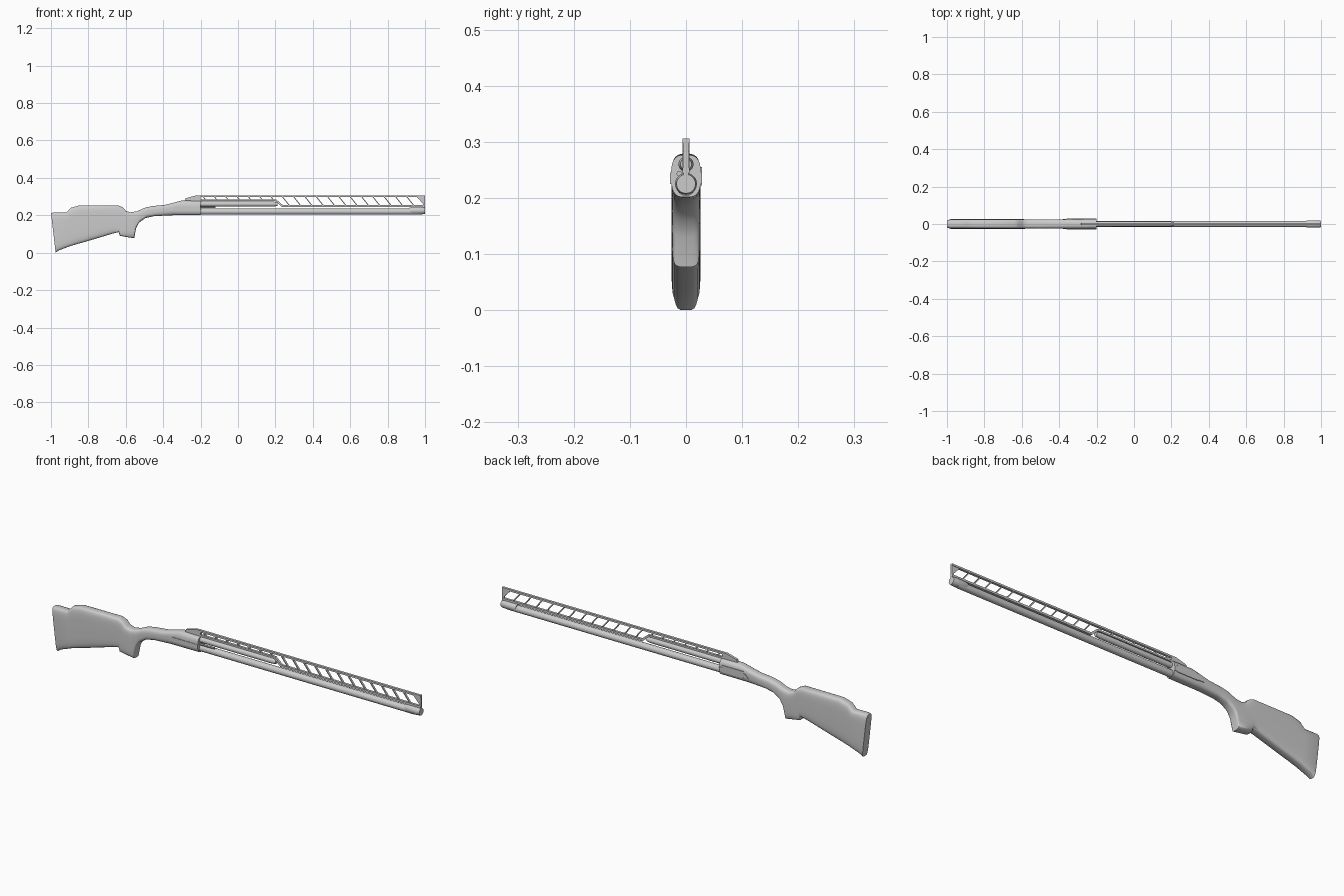
import bpy, bmesh, math
from mathutils import Vector

if "Cube" in bpy.data.objects:
    bpy.data.objects.remove(bpy.data.objects["Cube"])


def finish(name, bm, angle=40):
    bmesh.ops.recalc_face_normals(bm, faces=bm.faces)
    me = bpy.data.meshes.new(name)
    bm.to_mesh(me)
    bm.free()
    ob = bpy.data.objects.new(name, me)
    bpy.context.collection.objects.link(ob)
    bpy.ops.object.select_all(action='DESELECT')
    ob.select_set(True)
    bpy.context.view_layer.objects.active = ob
    bpy.ops.object.shade_smooth_by_angle(angle=math.radians(angle))
    return ob


def bridge(bm, rings):
    for a, b in zip(rings, rings[1:]):
        for i in range(len(a)):
            j = (i + 1) % len(a)
            bm.faces.new((a[i], a[j], b[j], b[i]))
    bm.faces.new(rings[0])
    bm.faces.new(rings[-1])


def prism(name, pts, hw, y=0):
    """Extrude an x-z outline across y."""
    bm = bmesh.new()
    bridge(bm, [[bm.verts.new((x, y + s * hw, z)) for x, z in pts] for s in (-1, 1)])
    return finish(name, bm, 30)


def turned(name, prof, z, n=20, y=0):
    """Lathe (x, radius) pairs around a lengthwise axis."""
    bm = bmesh.new()
    bridge(bm, [[bm.verts.new((x, y + r * math.cos(2 * math.pi * i / n),
                               z + r * math.sin(2 * math.pi * i / n)))
                 for i in range(n)] for x, r in prof])
    return finish(name, bm)


def loft(name, stations, n=24):
    """Skin rounded sections given as top x, top z, bottom x, bottom z, half width, power."""
    bm = bmesh.new()
    rings = []
    for tx, tz, bx, bz, hw, p in stations:
        top, bot = Vector((tx, 0, tz)), Vector((bx, 0, bz))
        ring = []
        for i in range(n):
            a = 2 * math.pi * (i + 0.5) / n
            c, s = math.cos(a), math.sin(a)
            # height rounding is limited so tall sections keep flat sides
            y = hw * math.copysign(abs(c) ** (2 / p), c)
            v = math.copysign(abs(s) ** (2 / p), s)
            co = bot.lerp(top, (v + 1) / 2)
            ring.append(bm.verts.new((co.x, y, co.z)))
        rings.append(ring)
    bridge(bm, rings)
    return finish(name, bm, 50)


# Stock, grip and receiver body in one sweep
loft("stock_body", [
    (-1.0, .213, -.975, .0, .022, 5), (-.985, .215, -.958, .012, .026, 5),
    (-.92, .214, -.90, .034, .026, 5), (-.895, .24, -.86, .046, .026, 5),
    (-.85, .253, -.81, .06, .026, 5), (-.64, .253, -.67, .102, .026, 5),
    (-.615, .242, -.638, .11, .026, 5), (-.60, .224, -.632, .09, .026, 5),
    (-.575, .216, -.555, .077, .025, 5), (-.54, .222, -.545, .13, .025, 4),
    (-.50, .24, -.53, .16, .025, 3.5), (-.46, .249, -.495, .185, .025, 3),
    (-.39, .256, -.45, .195, .025, 3), (-.30, .279, -.36, .2, .026, 3),
    (-.2, .277, -.2, .201, .0265, 3)])

# Raised panels on the receiver sides
for side, s in (("left", 1), ("right", -1)):
    prism("receiver_panel_" + side,
          [(-.36, .225), (-.2, .225), (-.2, .245), (-.34, .245)], .003, s * .0252)
prism("port_cover", [(-.33, .222), (-.215, .222), (-.215, .255), (-.33, .255)], .003, .0255)

# Lower tube with its end collar
turned("lower_tube", [(-.21, .0165), (.97, .0165)], .220)
turned("end_collar", [(.918, .016), (.93, .0195), (.985, .0195), (1.0, .017)], .225)

# Upper tube with a bevelled nose
turned("upper_tube", [(-.21, .0135), (.19, .0135), (.21, .010)], .260, 16)
turned("side_rod", [(-.21, .005), (-.12, .005)], .243, 8, -.012)

# Rib: upper rail, stepped lower rail and rear ramp
HW = .006
prism("rib_top_rail", [(-.21, .297), (1.0, .297), (1.0, .306), (-.21, .306)], HW)
prism("rib_lower_rail", [(-.21, .276), (.20, .276), (.235, .244), (1.0, .244),
                         (1.0, .254), (.24, .254), (.205, .284), (-.21, .284)], HW)
prism("rib_ramp", [(-.285, .276), (-.2, .276), (-.2, .306), (-.225, .306), (-.28, .291)], HW)
prism("rib_end_plate", [(.955, .299), (1.0, .25), (1.0, .304), (.96, .304)], HW * .6)
prism("front_post", [(.99, .23), (1.0, .23), (1.0, .306), (.99, .306)], HW * .8)

# Slanted struts between the rails
for i in range(20):
    x = -.19 + i * .0605
    drop = .018 if x < .19 else .05
    if x > .95:
        break
    dx = drop * .8
    prism(f"rib_strut_{i + 1}", [(x, .300), (x + dx, .300 - drop),
                                 (x + dx + .006, .300 - drop), (x + .006, .300)], HW * .8)
